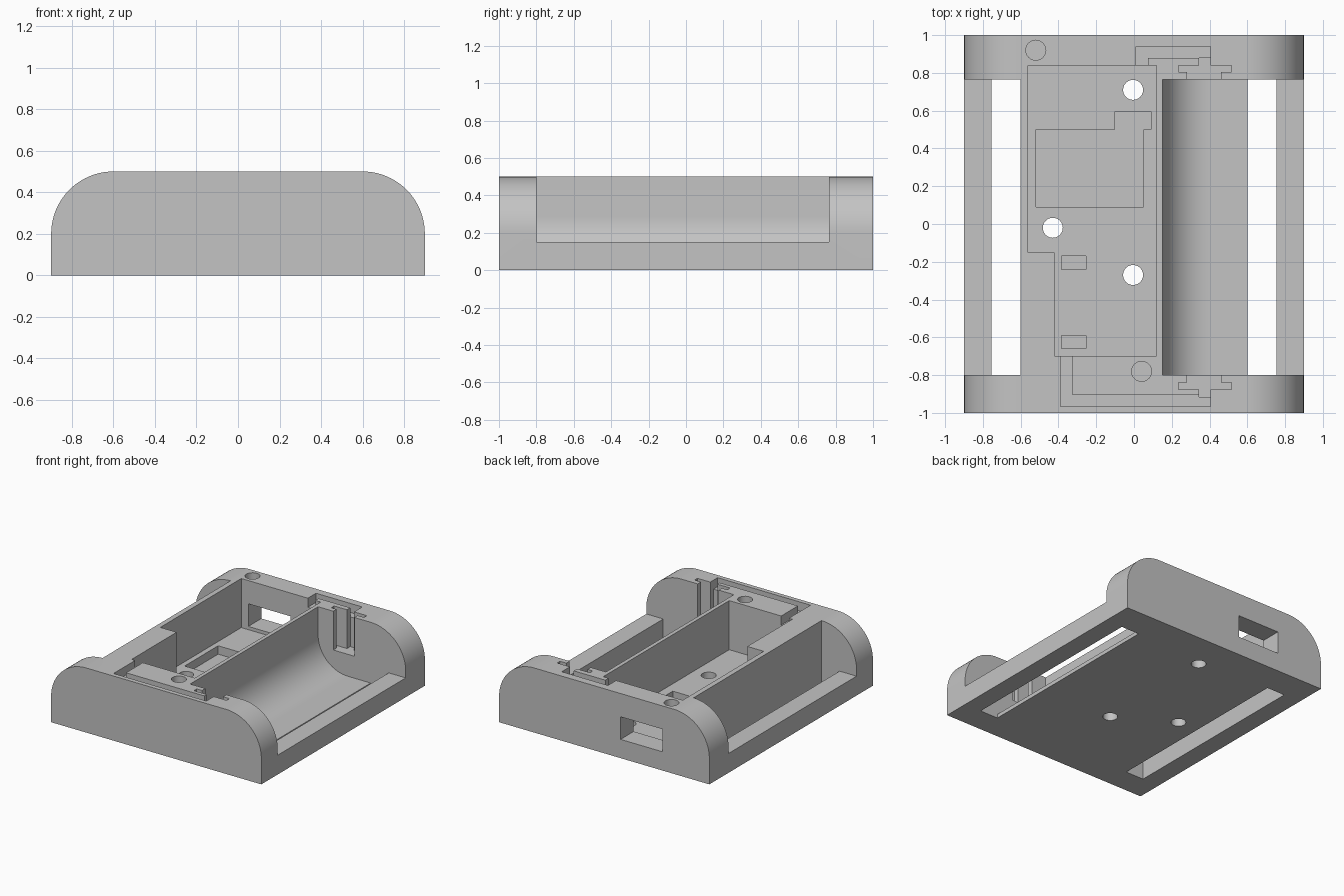
import bpy
import bmesh
from math import sin, cos, pi, radians

if "Cube" in bpy.data.objects:
    bpy.data.objects.remove(bpy.data.objects["Cube"], do_unlink=True)

grey = bpy.data.materials.new("plain grey")
grey.use_nodes = True
grey.diffuse_color = (0.55, 0.55, 0.55, 1)
grey.node_tree.nodes["Principled BSDF"].inputs["Base Color"].default_value = (0.55, 0.55, 0.55, 1)


def arc(cx, cz, r, start, end, steps=20):
    """Points along a circular arc, angles in degrees."""
    angles = [radians(start + (end - start) * i / steps) for i in range(steps + 1)]
    return [(cx + r * cos(a), cz + r * sin(a)) for a in angles]


def prism(name, outline, lo, hi, axis="Z"):
    """Extrude an outline: XZ outline along Y, or XY outline along Z."""
    bm = bmesh.new()
    place = (lambda a, b: (a, lo, b)) if axis == "Y" else (lambda a, b: (a, b, lo))
    face = bm.faces.new([bm.verts.new(place(a, b)) for a, b in outline])
    moved = bmesh.ops.extrude_face_region(bm, geom=[face])["geom"]
    shift = (0, hi - lo, 0) if axis == "Y" else (0, 0, hi - lo)
    bmesh.ops.translate(bm, vec=shift, verts=[g for g in moved if isinstance(g, bmesh.types.BMVert)])
    bmesh.ops.recalc_face_normals(bm, faces=bm.faces)
    mesh = bpy.data.meshes.new(name)
    bm.to_mesh(mesh)
    bm.free()
    obj = bpy.data.objects.new(name, mesh)
    bpy.context.collection.objects.link(obj)
    mesh.materials.append(grey)
    return obj


def rect(x0, x1, y0, y1):
    return [(x0, y0), (x1, y0), (x1, y1), (x0, y1)]


# Housing with rounded upper shoulders
housing = prism("battery_housing",
                [(-0.9, 0), (0.9, 0)] + arc(0.6, 0.2, 0.3, 0, 90) + arc(-0.6, 0.2, 0.3, 90, 180),
                -1, 1, "Y")


def cut(outline, lo, hi, axis="Z"):
    cutter = prism("cutter", outline, lo, hi, axis)
    cutter.hide_render = True
    mod = housing.modifiers.new("cut", "BOOLEAN")
    mod.operation = "DIFFERENCE"
    mod.solver = "EXACT"
    mod.object = cutter
    bpy.ops.object.modifier_apply(modifier=mod.name)
    bpy.data.objects.remove(cutter, do_unlink=True)


bpy.context.view_layer.objects.active = housing
housing.select_set(True)
TOP, UNDER = 0.6, -0.1

# Right cradle with curved floor, and open left bay; each has a floor slot and a low rail
rail = [(0.6, UNDER), (0.755, UNDER), (0.755, 0.15), (1, 0.15), (1, TOP)]
cut([(0.15, TOP)] + arc(0.405, 0.285, 0.255, 180, 270) + [(0.6, 0.03)] + rail, -0.8, 0.765, "Y")
cut([(-0.6, TOP)] + [(-x, z) for x, z in rail], -0.8, 0.765, "Y")

# Stepped circuit compartment
cut([(-0.42, -0.7), (0.12, -0.7), (0.12, 0.84), (-0.56, 0.84), (-0.56, -0.15), (-0.42, -0.15)], 0.12, TOP)

# Recesses in the compartment floor
cut([(-0.52, 0.09), (0.05, 0.09), (0.05, 0.5), (0.09, 0.5), (0.09, 0.595),
     (-0.1, 0.595), (-0.1, 0.5), (-0.52, 0.5)], 0.055, 0.2)
for y in (-0.24, -0.66):
    cut(rect(-0.385, -0.255, y, y + 0.07), 0.07, 0.2)

# Screw holes through the floor, and blind pin holes in the top
for x, y in ((-0.005, 0.71), (-0.43, -0.02), (-0.005, -0.27)):
    cut(arc(x, y, 0.053, 0, 345, 23), UNDER, 0.2)
for x, y in ((-0.52, 0.92), (0.04, -0.78)):
    cut(arc(x, y, 0.053, 0, 345, 23), 0.4, TOP)

# Connector window in the back wall
cut(rect(-0.5, -0.14, 0.145, 0.32), 0.8, 1.1, "Y")

# Contact slots, one T-shaped slot with a wire shaft at each end of the cradle
for side, wall in ((1, 0.765), (-1, -0.8)):
    def across(x0, x1, a, b):
        return rect(x0, x1, wall + side * a, wall + side * b)
    cut([(x, wall + side * d) for x, d in
         ((0.28, -0.02), (0.46, -0.02), (0.46, 0.04), (0.515, 0.04), (0.515, 0.075),
          (0.235, 0.075), (0.235, 0.04), (0.28, 0.04))], 0.2, TOP)
    cut(across(0.345, 0.405, 0.06, 0.115), 0.2, TOP)

# Wire channels from the compartment to the contacts
cut([(0.01, 0.82), (0.075, 0.82), (0.075, 0.88), (0.405, 0.88), (0.405, 0.94), (0.01, 0.94)], 0.43, TOP)
cut([(-0.39, -0.68), (-0.39, -0.965), (0.405, -0.965), (0.405, -0.905),
     (-0.325, -0.905), (-0.325, -0.68)], 0.43, TOP)

bpy.ops.object.shade_smooth_by_angle(angle=pi / 6)
